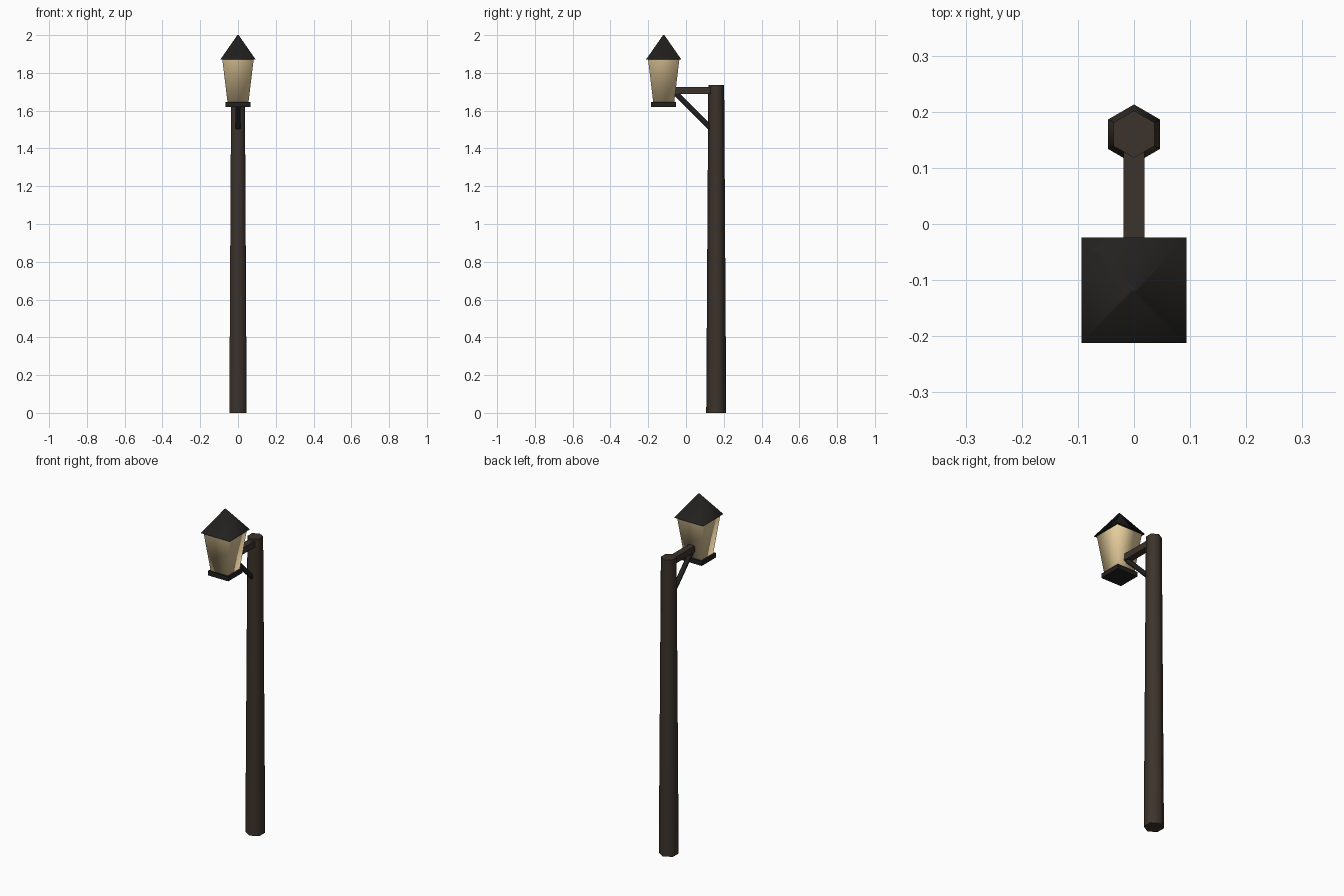
import bpy, bmesh, math
from mathutils import Vector, Matrix

if "Cube" in bpy.data.objects:
    bpy.data.objects.remove(bpy.data.objects["Cube"])

def material(name, rgb):
    m = bpy.data.materials.new(name)
    m.diffuse_color = (*rgb, 1)
    m.use_nodes = True
    m.node_tree.nodes["Principled BSDF"].inputs["Base Color"].default_value = m.diffuse_color
    return m

wood = material("dark_wood", (0.045, 0.033, 0.025))
iron = material("black_iron", (0.016, 0.015, 0.014))
glow = material("warm_glass", (0.80, 0.62, 0.34))

def loft(name, start, end, sides, r1, r2, turn, mat, smooth=None, caps=True):
    """Tapered prism running from start to end."""
    a, b = Vector(start), Vector(end)
    axis = b - a
    rot = axis.to_track_quat('Z', 'Y').to_matrix().to_4x4() if axis.xy.length > 1e-6 else Matrix()
    bm = bmesh.new()
    bmesh.ops.create_cone(
        bm, cap_ends=caps, segments=sides, radius1=r1, radius2=r2, depth=axis.length,
        matrix=Matrix.Translation((a + b) / 2) @ rot @ Matrix.Rotation(math.radians(turn), 4, 'Z'))
    bmesh.ops.recalc_face_normals(bm, faces=bm.faces)
    return finish(name, bm, mat, smooth)

def box(name, low, high, mat):
    lo, hi = Vector(low), Vector(high)
    bm = bmesh.new()
    bmesh.ops.create_cube(bm, size=1, matrix=Matrix.Translation((lo + hi) / 2)
                          @ Matrix.Diagonal((*(hi - lo), 1)))
    return finish(name, bm, mat)

def finish(name, bm, mat, smooth=None):
    me = bpy.data.meshes.new(name)
    bm.to_mesh(me)
    bm.free()
    me.materials.append(mat)
    ob = bpy.data.objects.new(name, me)
    bpy.context.collection.objects.link(ob)
    if smooth:
        bpy.ops.object.select_all(action='DESELECT')
        ob.select_set(True)
        bpy.context.view_layer.objects.active = ob
        bpy.ops.object.shade_smooth_by_angle(angle=math.radians(smooth))
    return ob

POST_Y, LAMP_Y = 0.16, -0.118
Q = math.sqrt(2)   # half width to corner radius of a square

# Six-sided tapered post
loft("post", (0, POST_Y, 0), (0, POST_Y, 1.735), 6, 0.053, 0.042, 0, wood, 65)

# Horizontal arm and diagonal brace
box("arm", (-0.019, -0.07, 1.687), (0.019, 0.15, 1.724), wood)
loft("brace", (0, -0.065, 1.702), (0, 0.138, 1.499), 6, 0.014, 0.014, 0, iron, 65)

# Lantern: base plate, flared glass, pyramid roof
box("lantern_base", (-0.066, LAMP_Y - 0.066, 1.619), (0.066, LAMP_Y + 0.066, 1.645), iron)
loft("lantern_glass", (0, LAMP_Y, 1.64), (0, LAMP_Y, 1.872), 4, 0.055 * Q, 0.083 * Q, 45, glow, 95)
loft("lantern_roof", (0, LAMP_Y, 1.87), (0, LAMP_Y, 2.0), 4, 0.094 * Q, 0.005, 45, iron, 95)
